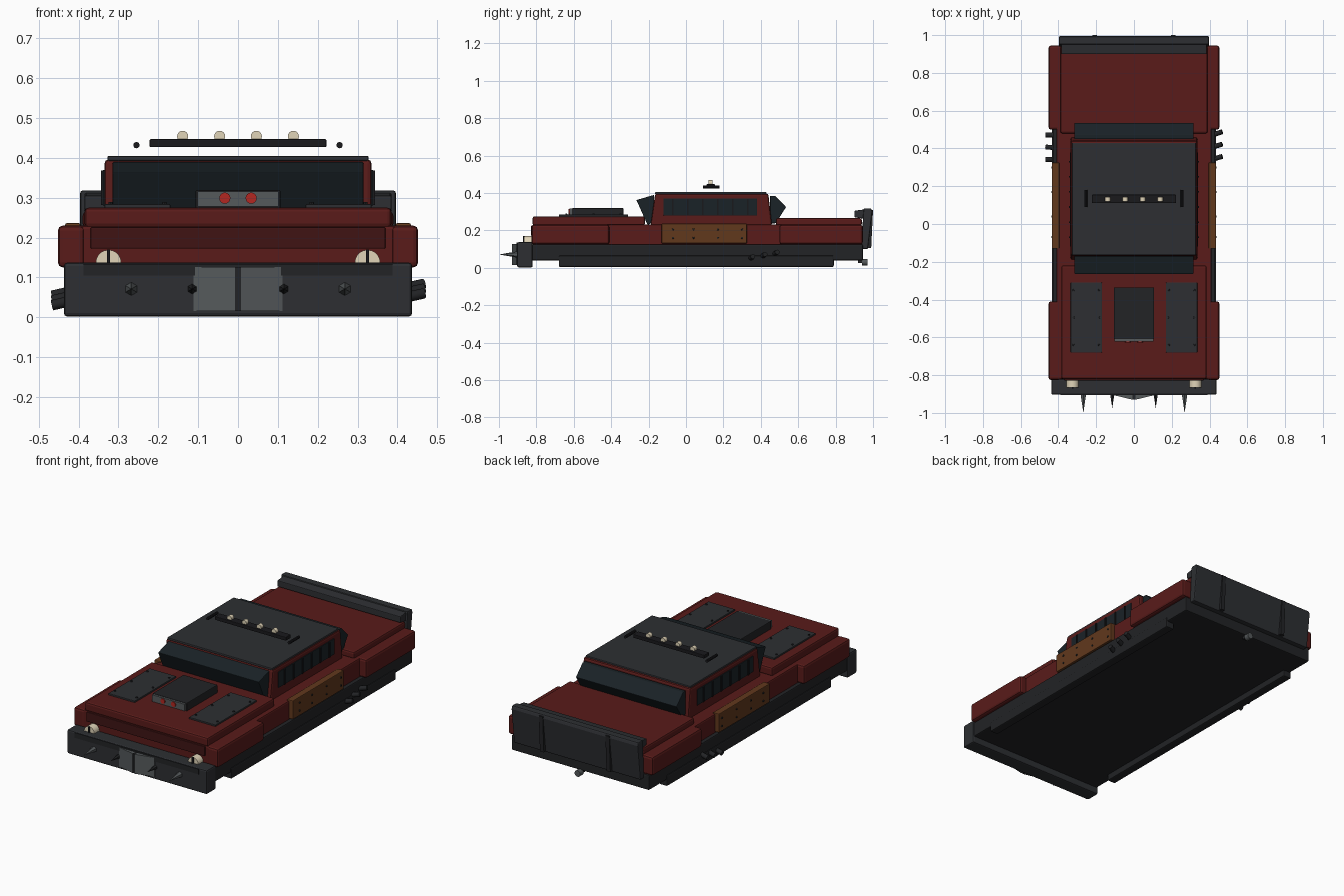
import bpy, bmesh, math
from mathutils import Vector

if "Cube" in bpy.data.objects:
    bpy.data.objects.remove(bpy.data.objects["Cube"])


def mat(name, r, g, b):
    m = bpy.data.materials.new(name)
    m.diffuse_color = (r, g, b, 1)
    m.use_nodes = True
    m.node_tree.nodes["Principled BSDF"].inputs["Base Color"].default_value = m.diffuse_color
    return m


RED = mat("red_paint", 0.10, 0.011, 0.010)
DRED = mat("dark_red", 0.05, 0.007, 0.007)
BLACK = mat("black", 0.010, 0.010, 0.012)
DARK = mat("dark_metal", 0.016, 0.017, 0.019)
GUN = mat("gunmetal", 0.026, 0.028, 0.032)
STEEL = mat("steel", 0.09, 0.10, 0.105)
RUST = mat("rust", 0.12, 0.04, 0.012)
GLASS = mat("glass", 0.010, 0.016, 0.020)
CREAM = mat("lamp", 0.75, 0.66, 0.48)
GLOW = mat("red_lamp", 0.45, 0.02, 0.015)


def finish(name, bm, m, bevel=0):
    bmesh.ops.recalc_face_normals(bm, faces=bm.faces[:])
    me = bpy.data.meshes.new(name)
    bm.to_mesh(me)
    bm.free()
    ob = bpy.data.objects.new(name, me)
    bpy.context.collection.objects.link(ob)
    me.materials.append(m)
    if bevel:
        mod = ob.modifiers.new("bevel", "BEVEL")
        mod.width, mod.segments = bevel, 2
    return ob


def box(name, x, y, z, m, bevel=0):
    bm = bmesh.new()
    bmesh.ops.create_cube(bm, size=1)
    for v in bm.verts:
        v.co = Vector([(a + b) / 2 + c * (b - a) for (a, b), c in zip((x, y, z), v.co)])
    return finish(name, bm, m, bevel)


def prism(name, profile, half, m, bevel=0, axis="x", lo=None):
    """Extrude a profile: (y, z) along x, or (x, y) along z."""
    bm = bmesh.new()
    if axis == "x":
        a, b = [[bm.verts.new((s, p, q)) for p, q in profile] for s in (-half, half)]
    else:
        a, b = [[bm.verts.new((p, q, s)) for p, q in profile] for s in (lo, half)]
    bm.faces.new(a)
    bm.faces.new(b[::-1])
    for i in range(len(a)):
        j = (i + 1) % len(a)
        bm.faces.new((a[i], b[i], b[j], a[j]))
    return finish(name, bm, m, bevel)


def rod(name, p, q, r1, r2, m, sides=12):
    p, q = Vector(p), Vector(q)
    bm = bmesh.new()
    bmesh.ops.create_cone(bm, cap_ends=True, segments=sides, radius1=r1, radius2=r2,
                          depth=(q - p).length)
    rot = (q - p).to_track_quat("Z", "Y")
    for v in bm.verts:
        v.co = rot @ v.co + (p + q) / 2
    ob = finish(name, bm, m)
    if sides > 8:
        bpy.ops.object.select_all(action="DESELECT")
        ob.select_set(True)
        bpy.context.view_layer.objects.active = ob
        bpy.ops.object.shade_smooth_by_angle(angle=math.radians(35))
    return ob


def side(s, a, b):
    return tuple(sorted((s * a, s * b)))


# Chassis and main body
box("chassis", (-.43, .43), (-.83, .945), (.04, .125), DARK, .006)
box("body", (-.41, .41), (-.82, .94), (.12, .23), RED, .008)
box("hood", (-.385, .385), (-.82, -.22), (.225, .275), RED, .01)
box("trunk_lid", (-.39, .39), (.48, .94), (.225, .265), RED, .01)
box("grille_panel", (-.37, .37), (-.828, -.80), (.172, .226), DRED, .003)

# Cabin with outward-leaning windscreens
prism("cabin", [(-.19, .225), (-.165, .396), (.44, .396), (.46, .225)], .335, RED, .01)
box("roof_plate", (-.328, .328), (-.165, .43), (.392, .405), GUN, .004)
prism("windscreen", [(-.265, .362), (-.17, .39), (-.17, .25), (-.205, .228)], .315, GLASS, .003)
prism("rear_window", [(.45, .385), (.475, .385), (.535, .325), (.48, .238), (.45, .238)],
      .315, GLASS, .003)

for s in (-1, 1):
    # Skirts, fenders and door armour
    box("side_skirt", side(s, .385, .435), (-.68, .79), (.005, .065), DARK, .006)
    box("front_fender", side(s, .385, .452), (-.825, -.41), (.125, .23), RED, .012)
    box("rear_fender", side(s, .385, .452), (.50, .945), (.125, .23), RED, .012)
    box("door_plate", side(s, .395, .434), (-.13, .325), (.13, .236), RUST, .004)
    for y in (-.07, .04, .17, .30):
        for z in (.16, .205):
            rod("door_rivet", (s * .432, y, z), (s * .438, y, z), .006, .005, DARK, 8)

    # Side windows with bars
    box("side_window", side(s, .32, .339), (-.12, .38), (.28, .37), GLASS, .002)
    for i in range(6):
        y = -.07 + i * .08
        box("window_bar", side(s, .335, .344), (y - .004, y + .004), (.282, .368), BLACK)

    # Hood armour plates
    box("hood_plate", side(s, .17, .335), (-.68, -.31), (.27, .284), GUN, .002)
    for x in (.185, .32):
        for y in (-.64, -.495, -.35):
            rod("hood_bolt", (s * x, y, .282), (s * x, y, .289), .006, .005, DARK, 8)

    # Headlights
    rod("headlight", (s * .325, -.865, .137), (s * .325, -.81, .137), .032, .032, CREAM, 20)
    box("headlight_guard", side(s, .321, .329), (-.872, -.862), (.11, .17), BLACK)

    # Ram plates and spikes on the front bumper
    prism("ram_plate", [(s * .008, -.93), (s * .112, -.905), (s * .112, -.89), (s * .008, -.89)],
          .126, STEEL, 0, "z", .016)
    rod("long_spike", (s * .268, -.90, .071), (s * .268, -1.0, .071), .017, 0, STEEL, 6)
    rod("short_spike", (s * .115, -.90, .071), (s * .115, -.975, .071), .013, 0, DARK, 6)

    # Scoop lamps
    rod("scoop_lamp", (s * .033, -.62, .299), (s * .033, -.627, .299), .014, .014, GLOW, 16)

    # Exhaust stubs
    for i in range(3):
        y, z = .35 + i * .065, .045 + i * .012
        rod("exhaust", (s * .41, y - .01, z + s * .002), (s * .467, y + s * .008, z + s * .015),
            .013, .013, DARK, 12)

    # Roof rail ends and roof lamps
    rod("roof_rail", (s * .255, .09, .432), (s * .255, .18, .432), .008, .008, BLACK, 10)
    for x in (.046, .139):
        rod("roof_lamp", (s * x, .12, .454), (s * x, .142, .454), .014, .014, CREAM, 16)

    # Straps on the tail armour
    prism("tail_strap", [(.965, .105), (.99, .105), (1.0, .31), (.98, .31)],
          .012, DARK).location.x = s * .208

# Light bar
box("light_bar", (-.222, .222), (.11, .155), (.427, .447), BLACK, .003)

# Hood scoop
box("scoop", (-.107, .107), (-.61, -.335), (.27, .319), DARK, .004)
box("scoop_face", (-.102, .102), (-.622, -.605), (.278, .316), STEEL)

# Front bumper
box("front_bumper", (-.437, .437), (-.903, -.82), (.002, .137), GUN, .008)
box("bumper_strip", (-.388, .388), (-.906, -.85), (.105, .134), DARK)
box("ram_ridge", (-.009, .009), (-.928, -.89), (.016, .126), DARK)

# Tail armour, spoiler and tow hitch
prism("tail_armour", [(.935, .10), (.972, .10), (.996, .30), (.99, .318), (.95, .318)],
      .396, GUN, .006)
prism("spoiler", [(.90, .27), (.90, .305), (.955, .312), (.955, .262)], .385, GUN, .004)
rod("tow_hitch", (0, .94, .03), (0, .97, .03), .018, .018, STEEL, 12)
box("hitch_mount", (-.012, .012), (.92, .945), (.025, .06), DARK)
